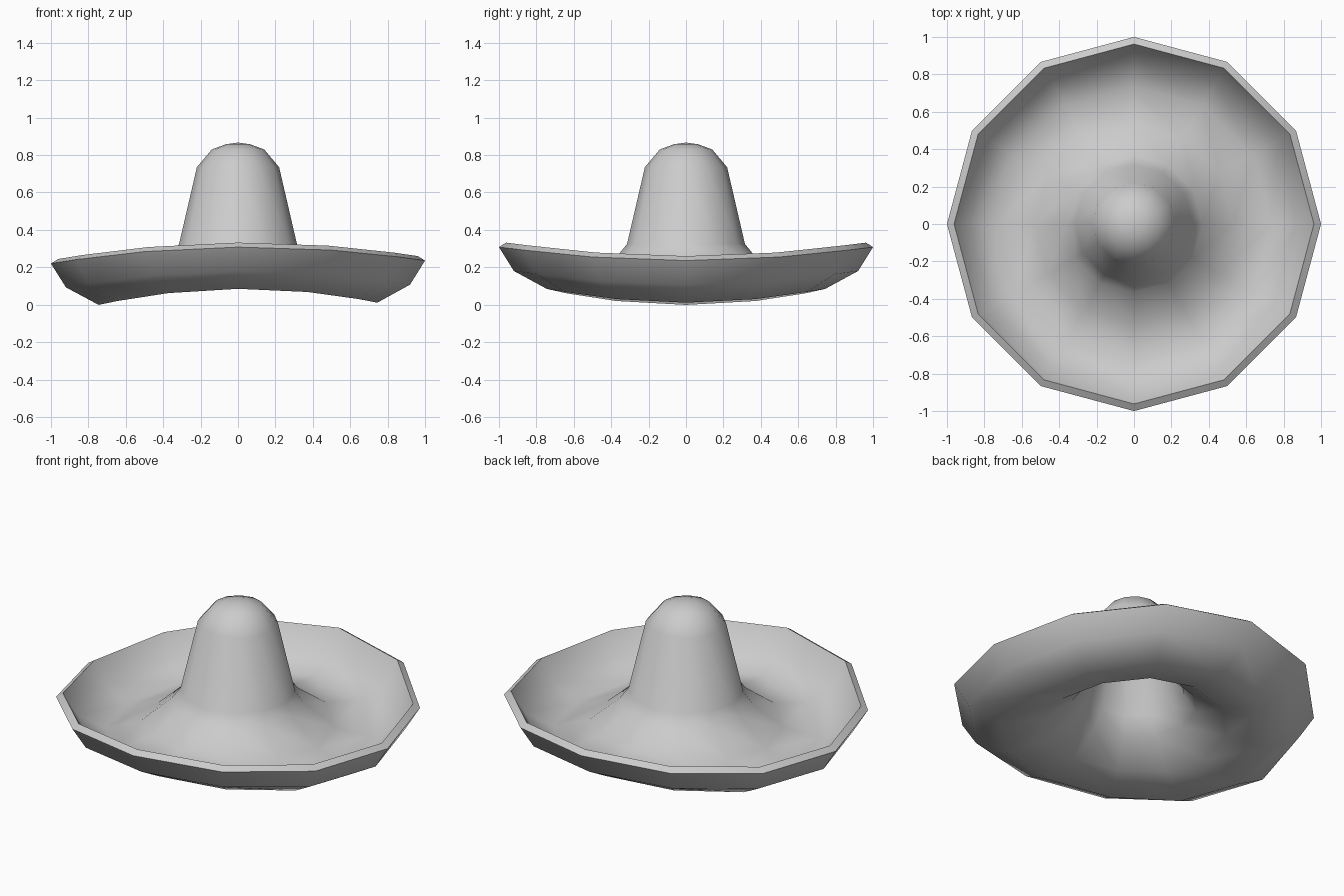
import bpy, bmesh, math

if "Cube" in bpy.data.objects:
    bpy.data.objects.remove(bpy.data.objects["Cube"])

SIDES = 12
# (radius, height): crown top, brim top, rim, brim underside, crown inside
profile = [(0, .867), (.065, .858), (.14, .83), (.22, .735), (.315, .325),
           (.365, .258), (.53, .11), (.735, .046), (.885, .125), (.962, .252),
           (1, .228), (.92, .10), (.745, .005), (.51, .072), (.345, .215),
           (.277, .315), (.182, .715), (.115, .795), (0, .827)]


def point(r, z, a):
    # brim lifts at front and back and tilts slightly sideways
    t = min(1, max(0, (r - .3) / .42))
    w = t * t * (3 - 2 * t)
    x, y = r * math.cos(a), r * math.sin(a)
    return x, y, z + w * (.08 * math.sin(a) ** 2 + .008 * x)


bm = bmesh.new()
rings = []
for r, z in profile:
    n = 1 if r == 0 else SIDES
    rings.append([bm.verts.new(point(r, z, 2 * math.pi * i / SIDES)) for i in range(n)])

for a, b in zip(rings, rings[1:]):
    for i in range(SIDES):
        j = (i + 1) % SIDES
        quad = [a[i % len(a)], b[i % len(b)], b[j % len(b)], a[j % len(a)]]
        bm.faces.new(list(dict.fromkeys(quad)))
bmesh.ops.recalc_face_normals(bm, faces=bm.faces)

mesh = bpy.data.meshes.new("wide_brim_hat")
bm.to_mesh(mesh)
bm.free()
hat = bpy.data.objects.new("wide_brim_hat", mesh)
bpy.context.collection.objects.link(hat)

# smooth cloth with a crisp rim
bpy.context.view_layer.objects.active = hat
hat.select_set(True)
bpy.ops.object.shade_smooth_by_angle(angle=math.radians(62))
